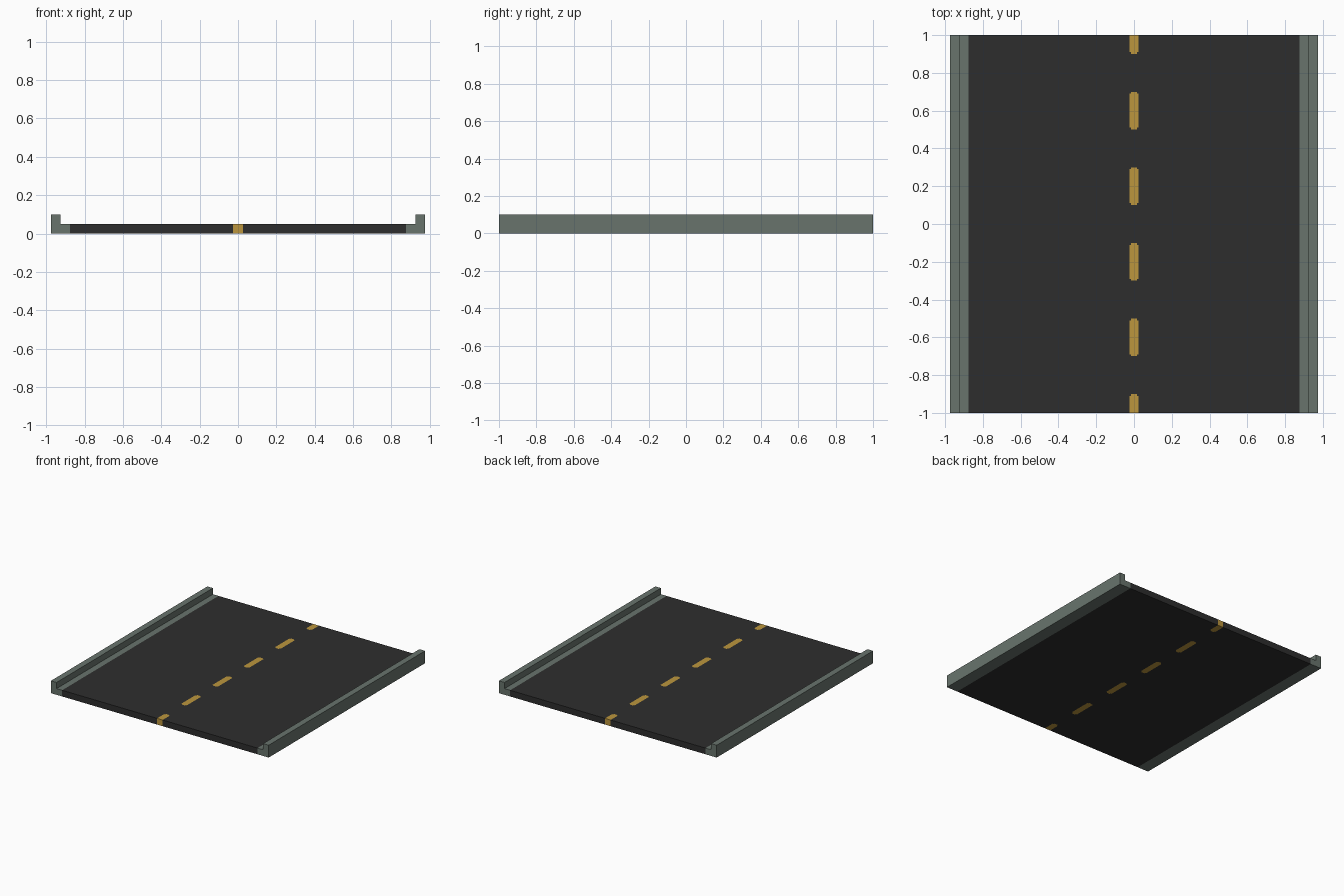
import bpy, bmesh
from mathutils import Vector

cube = bpy.data.objects.get("Cube")
if cube:
    bpy.data.objects.remove(cube, do_unlink=True)


def material(name, rgb):
    m = bpy.data.materials.new(name)
    m.use_nodes = True
    m.diffuse_color = (*rgb, 1)
    m.node_tree.nodes["Principled BSDF"].inputs["Base Color"].default_value = (*rgb, 1)
    return m


def add_object(name, bm, mats):
    bmesh.ops.recalc_face_normals(bm, faces=bm.faces)
    me = bpy.data.meshes.new(name)
    bm.to_mesh(me)
    bm.free()
    for m in mats:
        me.materials.append(m)
    ob = bpy.data.objects.new(name, me)
    bpy.context.collection.objects.link(ob)
    return ob


asphalt = material("asphalt", (0.027, 0.027, 0.027))
paint = material("yellow_paint", (0.503, 0.305, 0.047))
concrete = material("grey_green_concrete", (0.140, 0.175, 0.152))

ROAD_X, ROAD_Z, KERB_Z = 0.875, 0.05, 0.10
DASH_X, NOTCH = 0.025, 0.01
DASHES = [(-1.1 + 0.4 * i, -0.9 + 0.4 * i) for i in range(6)]

# Road slab, cut along the edges and corner notches of the dashes
bm = bmesh.new()
bmesh.ops.create_cube(bm, size=1)
bmesh.ops.scale(bm, vec=(2 * ROAD_X, 2, ROAD_Z), verts=bm.verts)
bmesh.ops.translate(bm, vec=(0, 0, ROAD_Z / 2), verts=bm.verts)
cuts = [(Vector((s * x, 0, 0)), Vector((1, 0, 0)))
        for s in (-1, 1) for x in (DASH_X, DASH_X - NOTCH)]
for a, b in DASHES:
    for y in (a, a + NOTCH, b - NOTCH, b):
        if abs(y) < 0.999:
            cuts.append((Vector((0, y, 0)), Vector((0, 1, 0))))
for co, no in cuts:
    bmesh.ops.bisect_plane(bm, geom=bm.verts[:] + bm.edges[:] + bm.faces[:],
                           plane_co=co, plane_no=no)

# Paint the cells that lie inside a dash, leaving its corners notched
for f in bm.faces:
    c = f.calc_center_median()
    for a, b in DASHES:
        near_end = min(c.y - a, b - c.y)
        half = DASH_X - NOTCH if near_end < NOTCH else DASH_X
        if near_end > 0 and abs(c.x) < half:
            f.material_index = 1
add_object("road_slab", bm, [asphalt, paint])

# Stepped kerbs: L-shaped profile run along the road on both sides
profile = [(0.875, 0), (0.975, 0), (0.975, KERB_Z), (0.925, KERB_Z),
           (0.925, ROAD_Z), (0.875, ROAD_Z)]
for name, side in (("left_kerb", 1), ("right_kerb", -1)):
    bm = bmesh.new()
    face = bm.faces.new([bm.verts.new((side * x, -1, z)) for x, z in profile])
    ext = bmesh.ops.extrude_face_region(bm, geom=[face], use_keep_orig=True)
    verts = [v for v in ext["geom"] if isinstance(v, bmesh.types.BMVert)]
    bmesh.ops.translate(bm, vec=(0, 2, 0), verts=verts)
    add_object(name, bm, [concrete])
